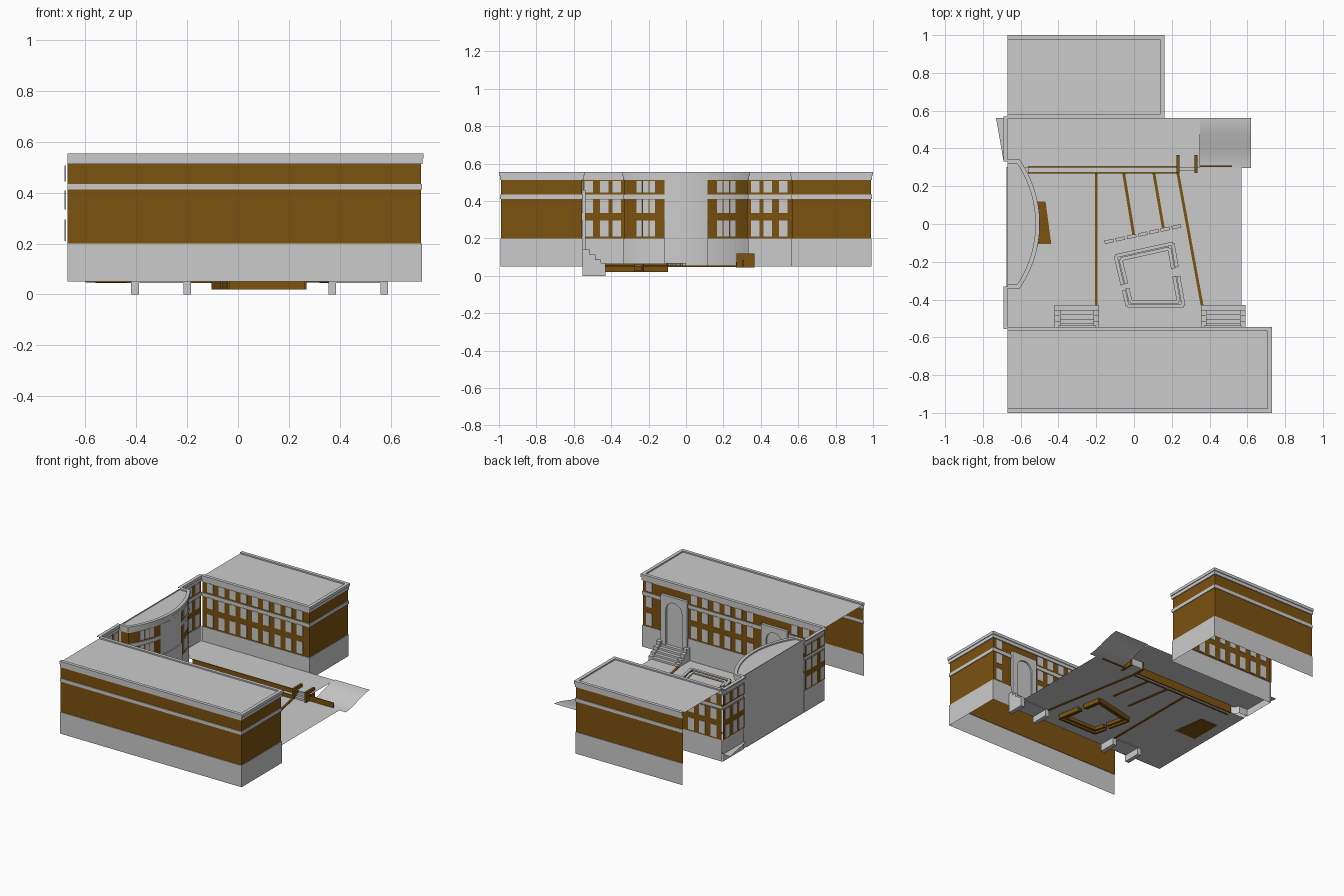
import bpy, bmesh
from math import sin, cos, pi, asin, atan2, hypot
from mathutils import Vector, Matrix

if "Cube" in bpy.data.objects:
    bpy.data.objects.remove(bpy.data.objects["Cube"])

brown = bpy.data.materials.new("brown_brick")
brown.diffuse_color = (0.2, 0.085, 0.005, 1)
brown.use_nodes = True
brown.node_tree.nodes["Principled BSDF"].inputs["Base Color"].default_value = brown.diffuse_color
grey = bpy.data.materials.new("grey_stone")
grey.diffuse_color = (0.8, 0.8, 0.8, 1)
grey.use_nodes = True
grey.node_tree.nodes["Principled BSDF"].inputs["Base Color"].default_value = grey.diffuse_color

def make(name, bm, mats=()):
    me = bpy.data.meshes.new(name)
    bm.to_mesh(me)
    bm.free()
    for m in mats:
        me.materials.append(m)
    ob = bpy.data.objects.new(name, me)
    bpy.context.collection.objects.link(ob)
    return ob

def boxes(name, items, mat=None):
    """items: (centre, size, z rotation)"""
    bm = bmesh.new()
    for c, s, r in items:
        bmesh.ops.create_cube(bm, size=1, matrix=Matrix.Translation(c)
                              @ Matrix.Rotation(r, 4, 'Z') @ Matrix.Diagonal((*s, 1)))
    return make(name, bm, [mat] if mat else [])

def span(x0, x1, y0, y1, z0, z1):
    return (((x0 + x1) / 2, (y0 + y1) / 2, (z0 + z1) / 2), (x1 - x0, y1 - y0, z1 - z0), 0)

def bar(a, b, w, z0, z1):
    d = (b[0] - a[0], b[1] - a[1])
    return (((a[0] + b[0]) / 2, (a[1] + b[1]) / 2, (z0 + z1) / 2),
            (hypot(*d), w, z1 - z0), atan2(d[1], d[0]))

def prism(name, pts, vec, mat=None):
    bm = bmesh.new()
    f = bm.faces.new([bm.verts.new(p) for p in pts])
    if vec:
        r = bmesh.ops.extrude_face_region(bm, geom=[f])
        bmesh.ops.translate(bm, vec=vec, verts=[v for v in r['geom'] if isinstance(v, bmesh.types.BMVert)])
    bmesh.ops.recalc_face_normals(bm, faces=bm.faces)
    return make(name, bm, [mat] if mat else [])

def offset(path, o):
    """Offset an open polyline to its right with mitred corners."""
    out = []
    for i, p in enumerate(path):
        ns = []
        for a, b in ((i - 1, i), (i, i + 1)):
            if a >= 0 and b < len(path):
                d = (Vector(path[b]) - Vector(path[a])).normalized()
                ns.append(Vector((d.y, -d.x)))
        n = sum(ns, Vector((0, 0))).normalized()
        out.append(Vector(p) + n * o / n.dot(ns[0]))
    return out

# Facade section: plinth, brick, string course, brick, cornice, parapet
SECTION = [(.004, .05), (.004, .2), (0, .2), (0, .412), (.005, .412), (.005, .435), (0, .435),
           (0, .512), (.006, .512), (.006, .535), (.011, .535), (.011, .555), (-.012, .555), (-.012, .546)]
BRICK = (2, 6)

def facade(name, path, section=SECTION, brick=BRICK):
    bm = bmesh.new()
    rows = [[bm.verts.new((p.x, p.y, z)) for p in offset(path, o)] for o, z in section]
    for k in range(len(rows) - 1):
        for i in range(len(path) - 1):
            f = bm.faces.new((rows[k][i], rows[k][i + 1], rows[k + 1][i + 1], rows[k + 1][i]))
            f.material_index = 1 if k in brick else 0
    return make(name, bm, [grey, brown])

def roof(name, path):
    prism(name, [(p.x, p.y, .546) for p in offset(path, -.012)], None)

# Wings and the bowed west block
R, H = .59, .33
A = asin(H / R)
cx = -.51 - R
arc = lambda a: (cx + R * cos(a), R * sin(a))
arc_pts = [arc(-A + 2 * A * i / 24) for i in range(25)]
front = [(-.67, -.989), (.719, -.989), (.719, -.555), (-.67, -.555)]
back = [(-.67, .568), (.15, .568), (.15, .989), (-.67, .989)]
bow = [(-.67, -H)] + arc_pts + [(-.67, H)]
for n, p in (("front_wing", front), ("back_wing", back), ("bowed_block", bow)):
    facade(n + "_walls", p)
    roof(n + "_roof", p)
facade("west_wall_front", [(-.68, -.555), (-.68, -H)])
facade("west_wall_back", [(-.68, H), (-.68, .568)])
prism("bowed_block_rear", [(-.67, -H, .05), (-.67, H, .05), (-.67, H, .555), (-.67, -H, .555)], None)

# Entrance panel on the bow
door = [arc(-.195 + .39 * i / 8) for i in range(9)]
facade("bow_entrance", door, [(0, .05), (.012, .05), (.012, .3), (.007, .3), (.007, .512), (0, .512)], ())

# Windows
ROWS = [(.21, .295), (.335, .408), (.445, .508)]
T = .006
wins = []
for z0, z1 in ROWS:
    c, h = (z0 + z1) / 2, z1 - z0
    for i in range(9):
        wins.append(((-.61 + i * .086, .568, c), (.046, T, h), 0))
    for i in range(16):
        x = -.62 + i * .086
        if abs(x - .47) > .125 and abs(x + .3) > .125:
            wins.append(((x, -.555, c), (.046, T, h), 0))
    for s in (-1, 1):
        for y in (.37, .437, .52):
            wins.append(((-.68, s * y, c), (T, .046, h), 0))
        for a in (.31, .372, .434):
            x, y = arc(s * a)
            wins.append(((x, y, c), (T, .032, h), s * a))
boxes("windows", wins)

# Arched portals and stairs on the front wing
for n, x in (("east", .47), ("west", -.3)):
    r = .062
    prof = [(x - .1, .05), (x - .1, .46), (x + .1, .46), (x + .1, .05), (x + r, .05)]
    prof += [(x + r * cos(pi * i / 12), .36 + r * sin(pi * i / 12)) for i in range(13)]
    prof += [(x - r, .05)]
    prism(n + "_portal_frame", [(u, -.557, v) for u, v in prof], (0, .02, 0))
    boxes(n + "_portal_infill", [span(x - .08, x + .08, -.556, -.549, .05, .43)])
    boxes(n + "_portal_stairs", [span(x - .1, x + .1, -.55, -.43 - .024 * i, .045, .063 + .014 * i)
                                 for i in range(5)])
side = [(-.553, 0), (-.553, .14), (-.515, .14), (-.515, .115), (-.485, .115), (-.485, .088),
        (-.455, .088), (-.455, .068), (-.43, .068), (-.43, 0)]
for i, x in enumerate((-.405, -.2, .37, .575)):
    prism(f"stair_cheek_{i}", [(x - .015, y, z) for y, z in side], (.03, 0, 0))

# Courtyard floor and raised terrace
prism("courtyard_floor", [(-.675, -.55, .05), (.57, -.55, .05), (.57, .302, .05), (-.675, .302, .05)], None)
prism("terrace_floor", [(-.6, .3, .1), (.35, .3, .1), (.35, .56, .1), (-.73, .56, .1), (-.69, .33, .1),
                        (-.6, .33, .1)], None)
bm = bmesh.new()
bmesh.ops.create_grid(bm, x_segments=8, y_segments=8, size=.5,
                      matrix=Matrix.Translation((.485, .428, 0)) @ Matrix.Diagonal((.27, .264, 1, 1)))
for v in bm.verts:
    t = (v.co.y - .296) / .264
    v.co.z = .05 + .055 * t * t * (3 - 2 * t)
for f in bm.faces:
    f.smooth = True
make("sloping_bank", bm)

# Terrace retaining steps and steps up to it
boxes("retaining_walls", [span(-.56, .235, .268, .275, .045, .075),
                          span(-.56, .235, .3, .307, .045, .102)], brown)
boxes("retaining_ledge", [span(-.56, .235, .275, .3, .052, .073)])
boxes("terrace_stair_cheeks", [span(.225, .24, .27, .365, .045, .12),
                               span(.32, .335, .27, .365, .045, .12),
                               span(.335, .52, .303, .31, .045, .085)], brown)
boxes("terrace_steps", [span(.24, .32, .28 + .02 * i, .365, .05, .062 + .0125 * i) for i in range(4)])

# Paving strips and entrance mat
lines = [((-.2, -.43), (-.2, .27)), ((-.055, .27), (-.002, -.055)),
         ((.105, .27), (.155, -.02)), ((.232, .27), (.36, -.43))]
boxes("paving_strips", [bar(a, b, .015, .046, .055) for a, b in lines], brown)
prism("entrance_mat", [(-.6, .118, .047), (-.468, .118, .047), (-.438, -.105, .047), (-.6, -.105, .047)],
      (0, 0, .007), brown)

# Row of benches
a, b = Vector((-.16, -.098)), Vector((.255, -.008))
boxes("benches", [bar(a.lerp(b, i / 7 + .01), a.lerp(b, (i + 1) / 7 - .015), .018, .05, .068)
                  for i in range(7)])

# Sunken garden: two nested rims with two openings
quad = [Vector(p) for p in ((-.105, -.165), (.21, -.095), (.27, -.44), (-.04, -.44))]
mid = sum(quad, Vector((0, 0))) / 4
for name, k, z0, z1 in (("outer_rim", .96, .02, .062), ("inner_rim", .82, .028, .055)):
    q = [mid + (p - mid) * k for p in quad]
    runs = [(q[0], q[1]), (q[1], q[1].lerp(q[2], .38)), (q[1].lerp(q[2], .52), q[2]), (q[2], q[3]),
            (q[3], q[3].lerp(q[0], .32)), (q[3].lerp(q[0], .42), q[0])]
    boxes("garden_" + name, [bar(s, e, .015, z0, z1) for s, e in runs], brown)
    boxes("garden_" + name + "_coping", [bar(s, e, .019, z1, z1 + .005) for s, e in runs])
